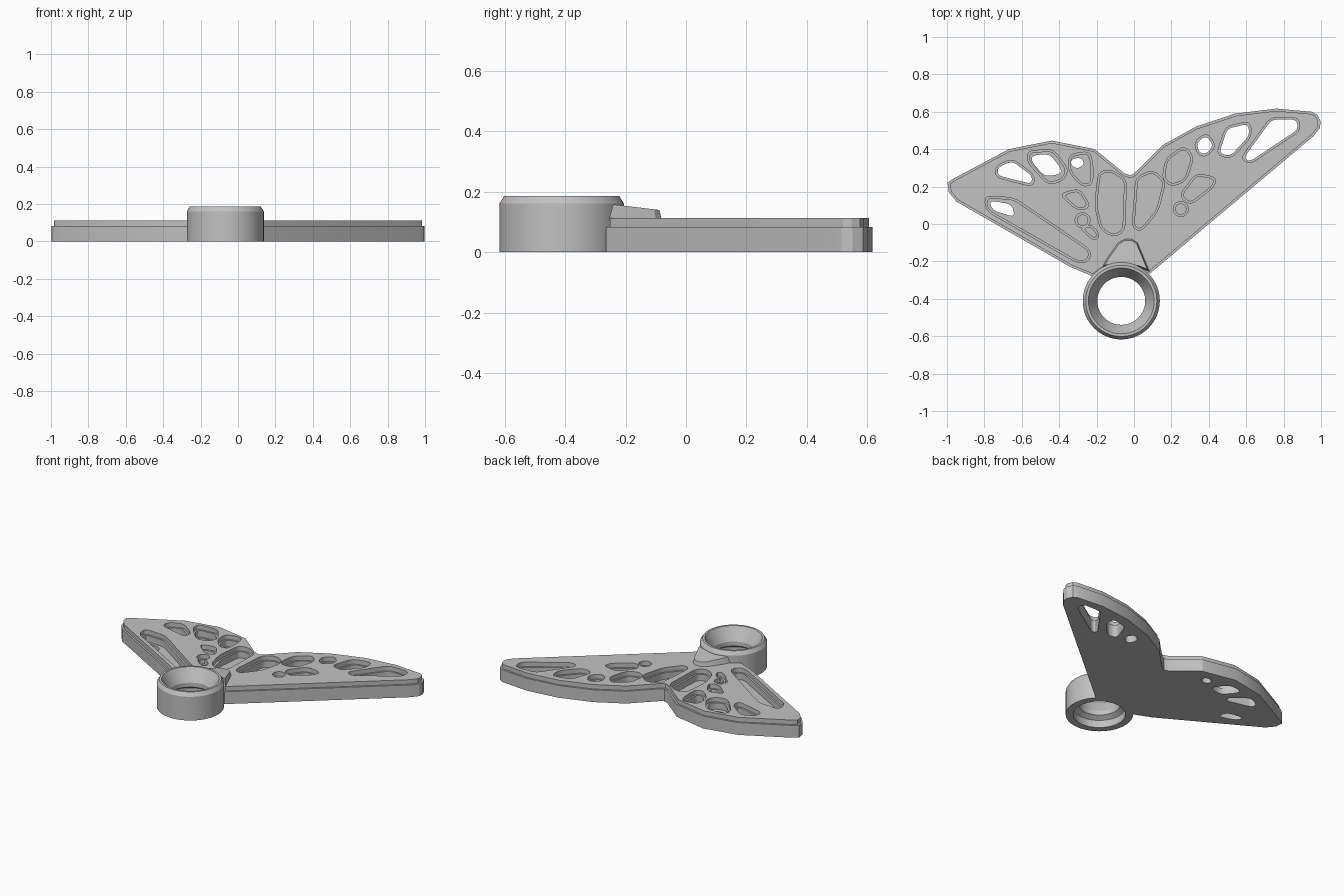
import bpy
import bmesh
import math
from mathutils import Vector

default = bpy.data.objects.get("Cube")
if default:
    bpy.data.objects.remove(default, do_unlink=True)

STEP = 0.012       # width of the ledge between the two plate layers
FLOOR = 0.04       # floor height of the blind pockets
SEAM = 0.083       # height where the layers meet
TOP = 0.113        # upper plate surface

grey = bpy.data.materials.new("plain_grey")
grey.use_nodes = True
grey.diffuse_color = (0.54, 0.54, 0.54, 1)
grey.node_tree.nodes["Principled BSDF"].inputs["Base Color"].default_value = grey.diffuse_color


def polygon(points):
    """Counter-clockwise corner list, given in hundredths of a unit."""
    pts = [Vector(p) / 100 for p in points]
    area = sum(a.x * b.y - b.x * a.y for a, b in zip(pts, pts[1:] + pts[:1]))
    return pts if area > 0 else pts[::-1]


def disc(x, y, radius, sides=24):
    turn = math.tau / sides
    return [(x + radius * math.cos(i * turn), y + radius * math.sin(i * turn)) for i in range(sides)]


def inset(pts, distance):
    """Move every edge inwards by the same distance."""
    result = []
    for i, p in enumerate(pts):
        a = (p - pts[i - 1]).normalized()
        b = (pts[(i + 1) % len(pts)] - p).normalized()
        na, nb = Vector((-a.y, a.x)), Vector((-b.y, b.x))
        result.append(p + (na + nb) * distance / (1 + na.dot(nb)))
    return result


def rounded(pts, radius, steps=4):
    """Replace every corner by a short curve."""
    result = []
    for i, p in enumerate(pts):
        before, after = pts[i - 1] - p, pts[(i + 1) % len(pts)] - p
        start = p + before.normalized() * min(radius, before.length * 0.45)
        end = p + after.normalized() * min(radius, after.length * 0.45)
        for k in range(steps + 1):
            t = k / steps
            result.append(start.lerp(p, t).lerp(p.lerp(end, t), t))
    return result


def add_prism(bm, pts, low, high, top_pts=None):
    """Closed prism; high may be a height function of the point."""
    height = high if callable(high) else lambda p: high
    bottom = [bm.verts.new((p.x, p.y, low)) for p in pts]
    top = [bm.verts.new((p.x, p.y, height(p))) for p in (top_pts or pts)]
    bm.faces.new(bottom[::-1])
    bm.faces.new(top)
    for i in range(len(pts)):
        j = (i + 1) % len(pts)
        bm.faces.new((bottom[i], bottom[j], top[j], top[i]))


def make_object(name, bm):
    bmesh.ops.recalc_face_normals(bm, faces=bm.faces)
    mesh = bpy.data.meshes.new(name)
    bm.to_mesh(mesh)
    bm.free()
    mesh.materials.append(grey)
    obj = bpy.data.objects.new(name, mesh)
    bpy.context.collection.objects.link(obj)
    return obj


def activate(obj):
    bpy.ops.object.select_all(action='DESELECT')
    obj.select_set(True)
    bpy.context.view_layer.objects.active = obj


def carve(obj, shapes, low, high):
    """Cut prisms out of an object one after another."""
    for pts in shapes:
        bm = bmesh.new()
        add_prism(bm, pts, low, high)
        cutter = make_object("cutter", bm)
        cutter.hide_render = True
        mod = obj.modifiers.new("pocket", 'BOOLEAN')
        mod.operation, mod.solver, mod.object = 'DIFFERENCE', 'EXACT', cutter
        activate(obj)
        bpy.ops.object.modifier_apply(modifier=mod.name)
        bpy.data.objects.remove(cutter, do_unlink=True)


def smooth(obj, degrees=25):
    activate(obj)
    bpy.ops.object.shade_smooth_by_angle(angle=math.radians(degrees))


# Outline of both wings
outline = polygon([
    (-99.7, 22), (-97, 24), (-67, 40), (-44, 44.6), (-21, 40), (-5, 27), (-2, 26), (0, 27),
    (15, 42), (33, 52), (54, 59), (76, 61.7), (95, 60), (98, 58.5), (99.7, 55), (99.5, 51.5),
    (96, 47), (8.5, -26.5), (1, -23), (-7, -22), (-15, -23), (-22, -28), (-34, -23),
    (-95, 12), (-99, 17)])

# Pockets that are open right through the plate
open_pockets = [
    [(-74, 31), (-65, 35), (-53, 26), (-54, 20), (-74, 25)],
    [(32, 44), (39, 49), (44, 42), (39, 36), (34, 37)],
    [(49, 52), (62, 55), (63, 47), (52, 35), (44, 37)],
    [(73, 57), (88, 57), (89, 50), (62, 32), (57, 35)],
]

# Pockets with a floor
blind_pockets = [
    [(-57, 39), (-43, 40), (-35, 29), (-38, 23), (-46, 21), (-57, 33)],
    [(-35, 37), (-24, 39), (-22, 33), (-22, 21), (-28, 20), (-35, 28)],
    [(-19, 28), (-12, 29), (-4, 24), (-5, -4), (-11, -7), (-18, -3), (-21, 10)],
    [(-40, 16), (-29, 19), (-23, 9), (-30, 7)],
    [(-29, -2), (-23, 0), (-18, -6), (-21, -9), (-25, -6)],
    [(-80, 15), (-64, 14), (-23, -14), (-24, -20), (-30, -21), (-79, 7)],
    [(1, 25), (10, 29), (17, 23), (13, 7), (4, -4), (-1, -2)],
    [(17, 35), (27, 42), (32, 36), (28, 23), (20, 20), (15, 24)],
    [(33, 27), (44, 25), (43, 20), (30, 10), (24, 15)],
]
round_pockets = [polygon(disc(-27.5, 2, 4)), polygon(disc(25, 8, 4))]

# Openings in the floor of some of the blind pockets
floor_openings = [
    [(-55, 37), (-45, 38), (-38, 29), (-40, 26), (-48, 25), (-55, 33)],
    [(-34, 35), (-28, 36), (-26, 32), (-30, 29), (-34, 31)],
    [(-78, 13), (-65, 11), (-63, 3), (-76, 7)],
]


def pocket_shapes(pockets, ledge):
    return [rounded(inset(polygon(p), ledge), 0.04 - ledge) for p in pockets]


# Lower plate
bm = bmesh.new()
add_prism(bm, outline, 0, SEAM)
lower_plate = make_object("lower_plate", bm)
carve(lower_plate, pocket_shapes(blind_pockets, STEP) + [inset(s, STEP) for s in round_pockets], FLOOR, 0.2)
carve(lower_plate, pocket_shapes(open_pockets, STEP), -0.1, 0.2)
carve(lower_plate, pocket_shapes(floor_openings, 0.004), -0.1, FLOOR + 0.01)

# Upper plate, slightly smaller with wider pockets
bm = bmesh.new()
add_prism(bm, inset(outline, STEP), SEAM, TOP)
upper_plate = make_object("upper_plate", bm)
carve(upper_plate, pocket_shapes(blind_pockets + open_pockets, 0) + round_pockets, 0, 0.2)

# Ring with chamfered rim and flared bore
profile = [(0.206, 0), (0.206, 0.16), (0.19, 0.186), (0.176, 0.186),
           (0.128, 0.1), (0.128, 0.07), (0.16, 0.05), (0.16, 0)]
bm = bmesh.new()
loop = [bm.verts.new((r, 0, z)) for r, z in profile]
edges = [bm.edges.new((loop[i - 1], loop[i])) for i in range(len(loop))]
bmesh.ops.spin(bm, geom=loop + edges, cent=(0, 0, 0), axis=(0, 0, 1),
               angle=math.tau, steps=64, use_merge=True)
bmesh.ops.remove_doubles(bm, verts=bm.verts, dist=0.0001)
ring = make_object("ring", bm)
ring.location = (-0.068, -0.411, 0)

# Sloped wedge joining the ring to the wings
foot = polygon([(-17, -23), (-15, -19), (-8.5, -10), (-5, -8), (-1, -8), (2, -10),
                (8.5, -25.5), (2, -23), (-7, -21.5)])
bm = bmesh.new()
add_prism(bm, foot, TOP - 0.005, lambda p: 0.16 - (p.y + 0.26) * 0.12, inset(foot, 0.008))
wedge = make_object("wedge", bm)

for part in (lower_plate, upper_plate, ring, wedge):
    smooth(part)
